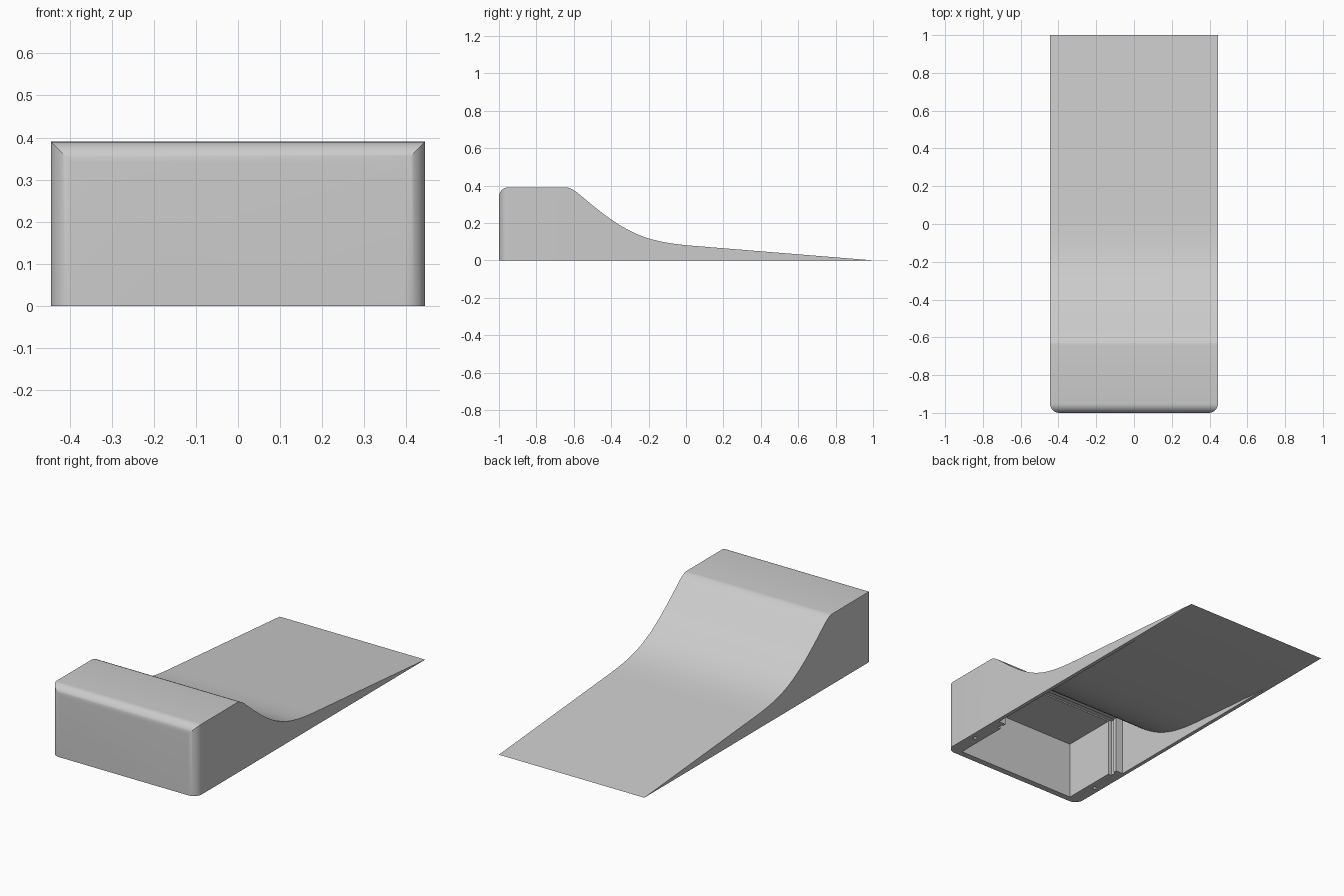
import bpy, bmesh, math
from mathutils import Vector

cube = bpy.data.objects.get("Cube")
if cube:
    bpy.data.objects.remove(cube, do_unlink=True)

WIDTH = 0.445     # half width
TOP = 0.39
ROUND = 0.05      # front fillet radius
SHELL = 0.036     # ramp skin thickness

grey = bpy.data.materials.new("plain grey")
grey.use_nodes = True
colour = (0.6, 0.6, 0.6, 1)
grey.diffuse_color = colour
grey.node_tree.nodes["Principled BSDF"].inputs["Base Color"].default_value = colour


def bezier(a, b, c, d, steps):
    a, b, c, d = map(Vector, (a, b, c, d))
    out = []
    for i in range(steps + 1):
        t = i / steps
        s = 1 - t
        out.append(a * s**3 + b * 3 * s * s * t + c * 3 * s * t * t + d * t**3)
    return out


def blend(start, corner, end, pull, steps):
    """Curve from start to end, drawn towards the corner."""
    start, corner, end = map(Vector, (start, corner, end))
    return bezier(start, start.lerp(corner, pull), end.lerp(corner, pull), end, steps)


def prism(name, points, place, low, high):
    """Extrude an outline; place turns (u, v, depth) into a position."""
    bm = bmesh.new()
    face = bm.faces.new([bm.verts.new(place(p[0], p[1], low)) for p in points])
    moved = bmesh.ops.extrude_face_region(bm, geom=[face])["geom"]
    shift = Vector(place(0, 0, high)) - Vector(place(0, 0, low))
    bmesh.ops.translate(bm, vec=shift, verts=[g for g in moved if isinstance(g, bmesh.types.BMVert)])
    bmesh.ops.recalc_face_normals(bm, faces=bm.faces)
    mesh = bpy.data.meshes.new(name)
    bm.to_mesh(mesh)
    bm.free()
    mesh.materials.append(grey)
    obj = bpy.data.objects.new(name, mesh)
    bpy.context.collection.objects.link(obj)
    return obj


def across(u, v, d):
    return (d, u, v)


def upward(u, v, d):
    return (u, v, d)


def box_outline(half, front, back):
    return [(-half, front), (half, front), (half, back), (-half, back)]


def cut(target, tool, operation="DIFFERENCE"):
    mod = target.modifiers.new("cut", "BOOLEAN")
    mod.operation = operation
    mod.solver = "EXACT"
    mod.object = tool
    bpy.context.view_layer.objects.active = target
    bpy.ops.object.modifier_apply(modifier=mod.name)
    bpy.data.objects.remove(tool, do_unlink=True)


# Side profile: rounded front, flat top, crest, sweeping ramp
sweep = blend((-0.575, 0.357), (-0.276, 0.103), (0.05, 0.077), 0.85, 32)
profile = [(-1, 0)]
profile += blend((-1, TOP - ROUND), (-1, TOP), (-1 + ROUND, TOP), 0.552, 10)
profile += blend((-0.64, TOP), (-0.614, TOP), sweep[0], 0.6, 8)
profile += sweep[1:] + [(1, 0)]
ramp = prism("ramp_body", profile, across, -WIDTH, WIDTH)

# Plan outline rounds the two upright front corners
right = blend((WIDTH - ROUND, -1), (WIDTH, -1), (WIDTH, -1 + ROUND), 0.552, 10)
left = [(-p[0], p[1]) for p in reversed(right)]
plan = right + [(WIDTH, 1.1), (-WIDTH, 1.1)] + left
cut(ramp, prism("plan_cutter", plan, upward, -0.1, 0.6), "INTERSECT")

# Box-shaped hollow under the platform, then stepped ribs behind it
for half, front, back, height in (
    (0.37, -0.965, -0.645, 0.32),
    (0.39, -0.65, -0.62, 0.327),
    (0.38, -0.625, -0.59, 0.322),
):
    cut(ramp, prism("hollow_cutter", box_outline(half, front, back), upward, -0.1, height))

# Hollow following the underside of the ramp
under = []
for i, p in enumerate(sweep):
    run = sweep[min(i + 1, len(sweep) - 1)] - sweep[max(i - 1, 0)]
    under.append(p + Vector((run.y, -run.x)).normalized() * SHELL)
slope = 0.077 / 0.95
end = under[-1]
under.append(Vector((end.x + (end.y + 0.02) / slope, -0.02)))
under.append(Vector((under[0].x, -0.02)))
cut(ramp, prism("ramp_cutter", under, across, -0.424, 0.424))

# Screw holes in the bottom rim
for side in (-1, 1):
    ring = [(side * 0.41 + 0.011 * math.cos(a * math.tau / 12),
             -0.81 + 0.011 * math.sin(a * math.tau / 12)) for a in range(12)]
    cut(ramp, prism("screw_cutter", ring, upward, -0.05, 0.08))

bpy.ops.object.select_all(action="DESELECT")
ramp.select_set(True)
bpy.context.view_layer.objects.active = ramp
bpy.ops.object.shade_smooth_by_angle(angle=math.radians(30))
